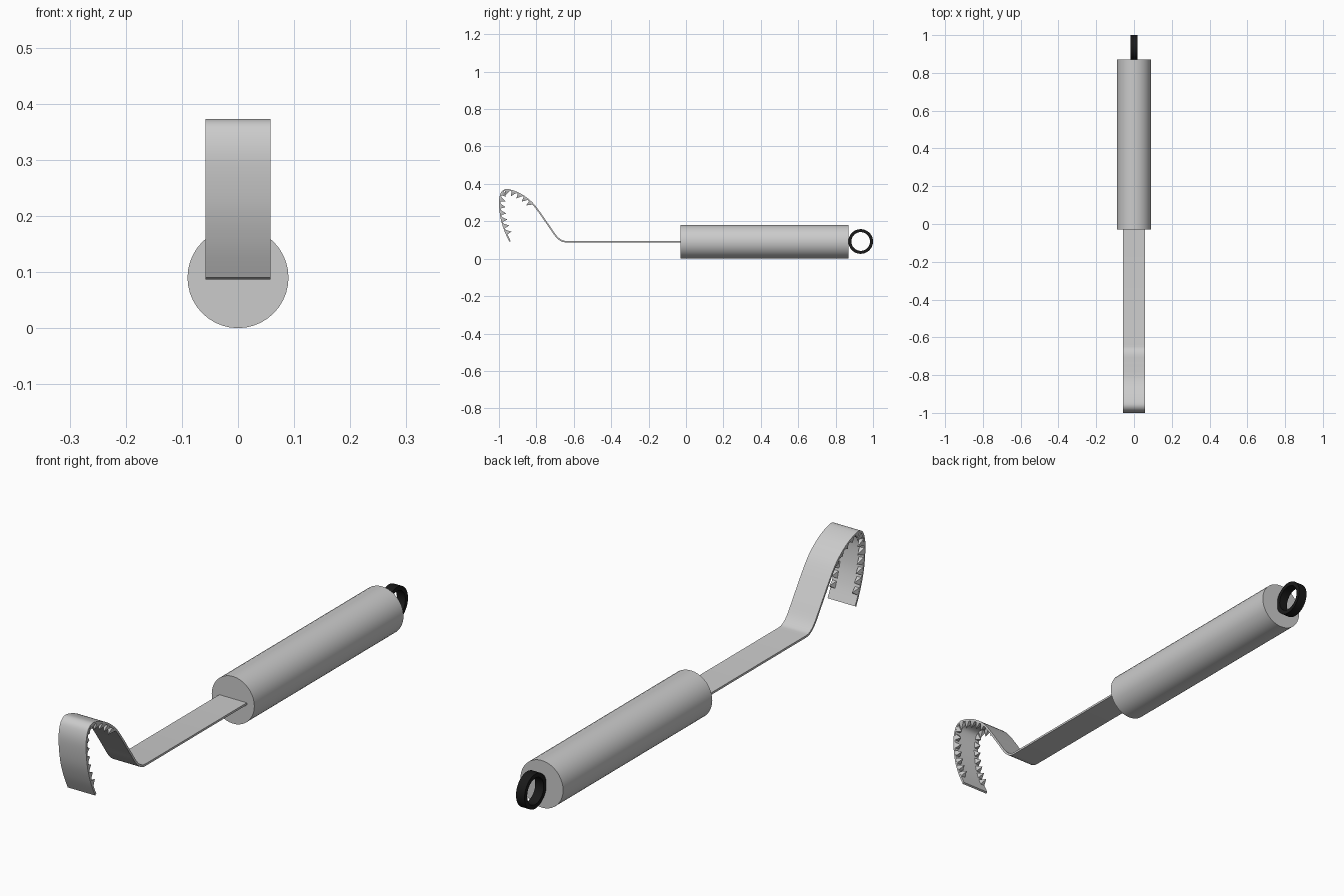
import bpy, bmesh, math
from mathutils import Vector
from mathutils.geometry import interpolate_bezier

if "Cube" in bpy.data.objects:
    bpy.data.objects.remove(bpy.data.objects["Cube"])

HALF_W, THICK = 0.058, 0.008


def make_object(name, bm, smooth=True):
    bmesh.ops.recalc_face_normals(bm, faces=bm.faces)
    mesh = bpy.data.meshes.new(name)
    bm.to_mesh(mesh)
    bm.free()
    ob = bpy.data.objects.new(name, mesh)
    bpy.context.collection.objects.link(ob)
    bpy.ops.object.select_all(action='DESELECT')
    bpy.context.view_layer.objects.active = ob
    ob.select_set(True)
    if smooth:
        bpy.ops.object.shade_smooth_by_angle(angle=math.radians(30))
    return ob


def smooth_path(points, steps=6):
    """Catmull-Rom curve through (y, z) points."""
    p = [Vector((0, y, z)) for y, z in points]
    out = []
    for i in range(len(p) - 1):
        a, b = p[i], p[i + 1]
        ta = (b - p[max(i - 1, 0)]) / 6
        tb = (p[min(i + 2, len(p) - 1)] - a) / 6
        out += interpolate_bezier(a, a + ta, b - tb, b, steps + 1)[:-1]
    return out + [p[-1]]


def inward(path, i):
    """Unit normal pointing to the inside of the hook."""
    t = (path[min(i + 1, len(path) - 1)] - path[max(i - 1, 0)]).normalized()
    return Vector((0, -t.z, t.y))


# Round handle
bpy.ops.mesh.primitive_cylinder_add(vertices=40, radius=0.09, depth=0.9,
                                    location=(0, 0.42, 0.09), rotation=(math.pi / 2, 0, 0))
handle = bpy.context.object
handle.name = "handle"
bpy.ops.object.shade_smooth_by_angle(angle=math.radians(30))

# Bent flat blade: straight shank followed by the hook
hook = smooth_path([(-0.64, 0.091), (-0.665, 0.096), (-0.695, 0.121), (-0.735, 0.178),
                    (-0.80, 0.27), (-0.84, 0.313), (-0.89, 0.347), (-0.94, 0.366),
                    (-0.968, 0.367), (-0.987, 0.348), (-0.996, 0.30), (-0.988, 0.22),
                    (-0.968, 0.152), (-0.941, 0.092)])
path = [Vector((0, 0.0, 0.091))] + hook
bm = bmesh.new()
rings = []
for i, p in enumerate(path):
    n = inward(path, i) * THICK / 2
    rings.append([bm.verts.new(p + s * n + Vector((x, 0, 0)))
                  for x, s in ((-HALF_W, -1), (HALF_W, -1), (HALF_W, 1), (-HALF_W, 1))])
for a, b in zip(rings, rings[1:]):
    for k in range(4):
        bm.faces.new((a[k], a[(k + 1) % 4], b[(k + 1) % 4], b[k]))
bm.faces.new(rings[0])
bm.faces.new(rings[-1])
make_object("hooked_blade", bm)

# Scaling teeth along both inner edges of the hook
start = min(range(len(hook)), key=lambda i: (hook[i] - Vector((0, -0.825, 0.30))).length)
end = min(range(len(hook)), key=lambda i: (hook[i] - Vector((0, -0.966, 0.145))).length)
lengths = [0.0]
for i in range(start, end):
    lengths.append(lengths[-1] + (hook[i + 1] - hook[i]).length)
COUNT = 12
bm = bmesh.new()
for k in range(COUNT):
    target = lengths[-1] * k / (COUNT - 1)
    i = start + min(range(len(lengths)), key=lambda j: abs(lengths[j] - target))
    j = min(max(i - start, 0), len(lengths) - 1)
    n = inward(hook, i)
    t = (hook[i + 1] - hook[i - 1]).normalized()
    base = hook[i] + t * (target - lengths[j]) + n * THICK * 0.3
    for side in (-1, 1):
        mid = base + Vector((side * (HALF_W - 0.010), 0, 0))
        ux = Vector((0.010, 0, 0))
        q = [bm.verts.new(mid + a * ux + b * t * 0.014)
             for a, b in ((-1, -1), (1, -1), (1, 1), (-1, 1))]
        tip = bm.verts.new(mid + n * 0.028 + t * 0.008)
        bm.faces.new(q)
        for m in range(4):
            bm.faces.new((q[m], q[(m + 1) % 4], tip))
make_object("teeth", bm, smooth=False)

# Black hanging ring
bm = bmesh.new()
SEG = 40
loops = []
for k in range(SEG):
    a = 2 * math.pi * k / SEG
    loops.append([bm.verts.new((x, 0.934 + r * math.cos(a), 0.092 + r * math.sin(a)))
                  for x, r in ((-0.018, 0.066), (0.018, 0.066), (0.018, 0.050), (-0.018, 0.050))])
for k in range(SEG):
    a, b = loops[k], loops[(k + 1) % SEG]
    for m in range(4):
        bm.faces.new((a[m], a[(m + 1) % 4], b[(m + 1) % 4], b[m]))
ring = make_object("hanging_ring", bm)
black = bpy.data.materials.new("black")
black.diffuse_color = (0.01, 0.01, 0.01, 1)
black.use_nodes = True
black.node_tree.nodes["Principled BSDF"].inputs["Base Color"].default_value = black.diffuse_color
ring.data.materials.append(black)
